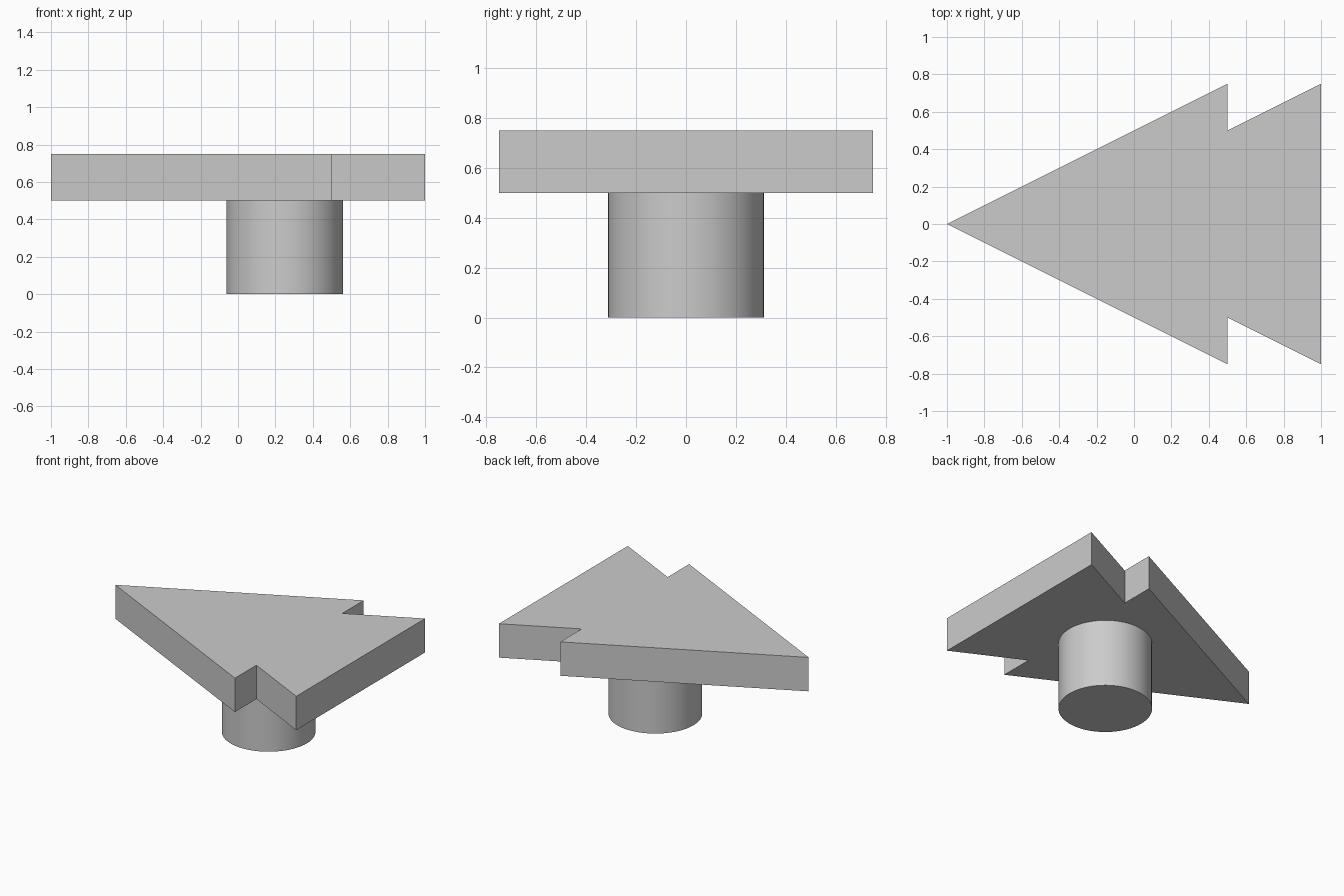
import bpy, bmesh, math

cube = bpy.data.objects.get("Cube")
if cube:
    bpy.data.objects.remove(cube, do_unlink=True)

GREY = (0.6, 0.6, 0.6, 1.0)
mat = bpy.data.materials.new("plain_grey")
mat.use_nodes = True
mat.diffuse_color = GREY
bsdf = next(n for n in mat.node_tree.nodes if n.type == 'BSDF_PRINCIPLED')
bsdf.inputs["Base Color"].default_value = GREY


def prism(name, outline, bottom, top):
    """Extrude a flat outline upwards into a solid."""
    bm = bmesh.new()
    face = bm.faces.new([bm.verts.new((x, y, bottom)) for x, y in outline])
    result = bmesh.ops.extrude_face_region(bm, geom=[face], use_keep_orig=True)
    raised = [v for v in result["geom"] if isinstance(v, bmesh.types.BMVert)]
    bmesh.ops.translate(bm, verts=raised, vec=(0, 0, top - bottom))
    bmesh.ops.recalc_face_normals(bm, faces=bm.faces)
    mesh = bpy.data.meshes.new(name)
    bm.to_mesh(mesh)
    bm.free()
    mesh.materials.append(mat)
    obj = bpy.data.objects.new(name, mesh)
    bpy.context.collection.objects.link(obj)
    return obj


# Arrow plate: one half of the outline, mirrored across y
half = [(0.5, -0.75), (0.5, -0.5), (1, -0.75)]
outline = [(-1, 0)] + half + [(x, -y) for x, y in reversed(half)]
prism("arrow_plate", outline, 0.5, 0.75)

# Round post under the plate
bpy.ops.mesh.primitive_cylinder_add(vertices=64, radius=0.3125, depth=0.5,
                                    location=(0.25, 0, 0.25))
post = bpy.context.object
post.name = "round_post"
post.data.materials.append(mat)
bpy.ops.object.shade_smooth_by_angle(angle=math.radians(30))
